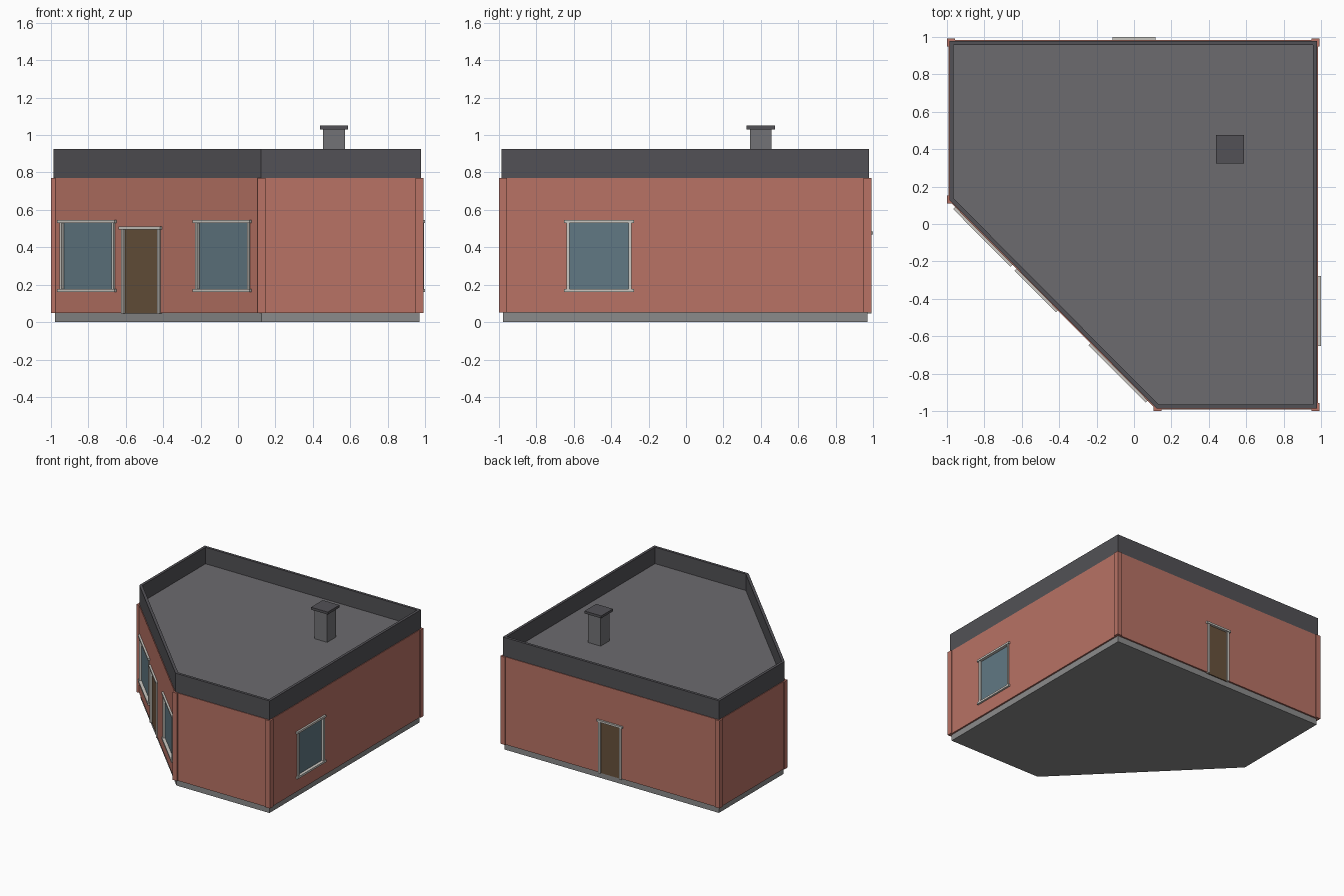
import bpy, bmesh
from mathutils import Vector, Matrix

if "Cube" in bpy.data.objects:
    bpy.data.objects.remove(bpy.data.objects["Cube"])


def material(name, r, g, b):
    m = bpy.data.materials.new(name)
    m.diffuse_color = (r, g, b, 1)
    m.use_nodes = True
    m.node_tree.nodes["Principled BSDF"].inputs["Base Color"].default_value = m.diffuse_color
    return m


BRICK = material("brick", 0.48, 0.17, 0.13)
DARK = material("dark_coping", 0.085, 0.083, 0.092)
DECK = material("roof_felt", 0.15, 0.147, 0.157)
STACK = material("stack_grey", 0.17, 0.17, 0.18)
STONE = material("plinth_grey", 0.26, 0.26, 0.26)
TRIM = material("trim", 0.6, 0.58, 0.54)
GLASS = material("glass", 0.12, 0.19, 0.23)
WOOD = material("door_wood", 0.14, 0.085, 0.045)

# Footprint, counter-clockwise, starting with the cut-off corner
FOOT = [Vector(p) for p in ((-0.979, 0.132), (0.126, -0.979), (0.971, -0.979),
                            (0.971, 0.971), (-0.979, 0.971))]


def finish(name, bm, mat):
    bmesh.ops.recalc_face_normals(bm, faces=bm.faces)
    me = bpy.data.meshes.new(name)
    bm.to_mesh(me)
    bm.free()
    me.materials.append(mat)
    ob = bpy.data.objects.new(name, me)
    bpy.context.collection.objects.link(ob)
    return ob


def box(name, x, y, z, mat, frame=Matrix()):
    bm = bmesh.new()
    size = Matrix.Diagonal((x[1] - x[0], y[1] - y[0], z[1] - z[0], 1))
    mid = Matrix.Translation((sum(x) / 2, sum(y) / 2, sum(z) / 2))
    bmesh.ops.create_cube(bm, size=1, matrix=frame @ mid @ size)
    return finish(name, bm, mat)


def offset(d):
    out = []
    for i, p in enumerate(FOOT):
        a = (p - FOOT[i - 1]).normalized()
        b = (FOOT[(i + 1) % len(FOOT)] - p).normalized()
        na, nb = Vector((a.y, -a.x)), Vector((b.y, -b.x))
        out.append(p + (na + nb) * d / (1 + na.dot(nb)))
    return out


def prism(name, pts, z0, z1, mat):
    bm = bmesh.new()
    face = bm.faces.new([bm.verts.new((p.x, p.y, z0)) for p in pts])
    ext = bmesh.ops.extrude_face_region(bm, geom=[face], use_keep_orig=True)
    verts = [g for g in ext["geom"] if isinstance(g, bmesh.types.BMVert)]
    bmesh.ops.translate(bm, verts=verts, vec=(0, 0, z1 - z0))
    return finish(name, bm, mat)


def ring(name, d_out, d_in, z0, z1, mat):
    bm = bmesh.new()
    loops = [[bm.verts.new((p.x, p.y, z)) for p in offset(d)]
             for d, z in ((d_out, z0), (d_out, z1), (d_in, z1), (d_in, z0))]
    n = len(FOOT)
    for k in range(4):
        a, b = loops[k], loops[(k + 1) % 4]
        for i in range(n):
            j = (i + 1) % n
            bm.faces.new((a[i], a[j], b[j], b[i]))
    return finish(name, bm, mat)


Z0, Z1, T = 0.05, 0.77, 0.013   # wall bottom, top, half thickness


def wall(name, i, openings):
    """Wall along footprint edge i; openings are (kind, centre, width, sill, head)."""
    p, q = FOOT[i], FOOT[(i + 1) % len(FOOT)]
    d = (q - p).normalized()
    # local x runs along the wall, local y points outward
    f = Matrix(((d.x, d.y, 0, p.x), (d.y, -d.x, 0, p.y), (0, 0, 1, 0), (0, 0, 0, 1)))
    s = 0
    for k, (kind, c, w, lo, hi) in enumerate(openings):
        a, b = c - w / 2, c + w / 2
        tag = f"{name}_{kind}_{k + 1}"
        box(f"{name}_pier_{k + 1}", (s, a), (-T, T), (Z0, Z1), BRICK, f)
        box(tag + "_lintel_wall", (a, b), (-T, T), (hi, Z1), BRICK, f)
        # frame
        for side, x in (("left", (a, a + 0.016)), ("right", (b - 0.016, b))):
            box(f"{tag}_jamb_{side}", x, (-T, 0.022), (lo, hi), TRIM, f)
        rail = (a - 0.012, b + 0.012)
        box(tag + "_head", rail, (-T, 0.028), (hi - 0.006, hi + 0.01), TRIM, f)
        # infill
        if kind == "window":
            box(tag + "_sill_wall", (a, b), (-T, T), (Z0, lo), BRICK, f)
            box(tag + "_sill", rail, (-T, 0.028), (lo - 0.01, lo + 0.006), TRIM, f)
            box(tag + "_glass", (a, b), (-0.004, 0.004), (lo, hi), GLASS, f)
        else:
            box(tag + "_leaf", (a, b), (-0.008, 0.008), (lo, hi), WOOD, f)
        s = b
    box(f"{name}_pier_end", (s, (q - p).length), (-T, T), (Z0, Z1), BRICK, f)


# Plinth and walls
prism("plinth", FOOT, 0, Z0, STONE)
L = (FOOT[1] - FOOT[0]).length
wall("diagonal_wall", 0, [("window", 0.168 * L, 0.41, 0.17, 0.535),
                          ("door", 0.426 * L, 0.29, 0.045, 0.5),
                          ("window", 0.822 * L, 0.41, 0.17, 0.535)])
wall("front_wall", 1, [])
wall("right_wall", 2, [("window", 0.514, 0.348, 0.17, 0.535)])
wall("back_wall", 3, [("door", 0.971, 0.208, 0.045, 0.475)])
wall("left_wall", 4, [])

# Corner posts
for n, p in enumerate(FOOT):
    h = 0.0215
    box(f"corner_post_{n + 1}", (p.x - h, p.x + h), (p.y - h, p.y + h), (Z0, Z1), BRICK)

# Roof deck and parapet
prism("roof_deck", offset(-0.002), Z1, 0.79, DECK)
ring("parapet", 0.008, -0.014, Z1, 0.925, DARK)

# Chimney
for name, h, z, mat in (("chimney_stack", 0.058, (0.785, 1.03), STACK),
                        ("chimney_cap", 0.076, (1.03, 1.05), DARK)):
    box(name, (0.513 - h, 0.513 + h), (0.4 - h, 0.4 + h), z, mat)
